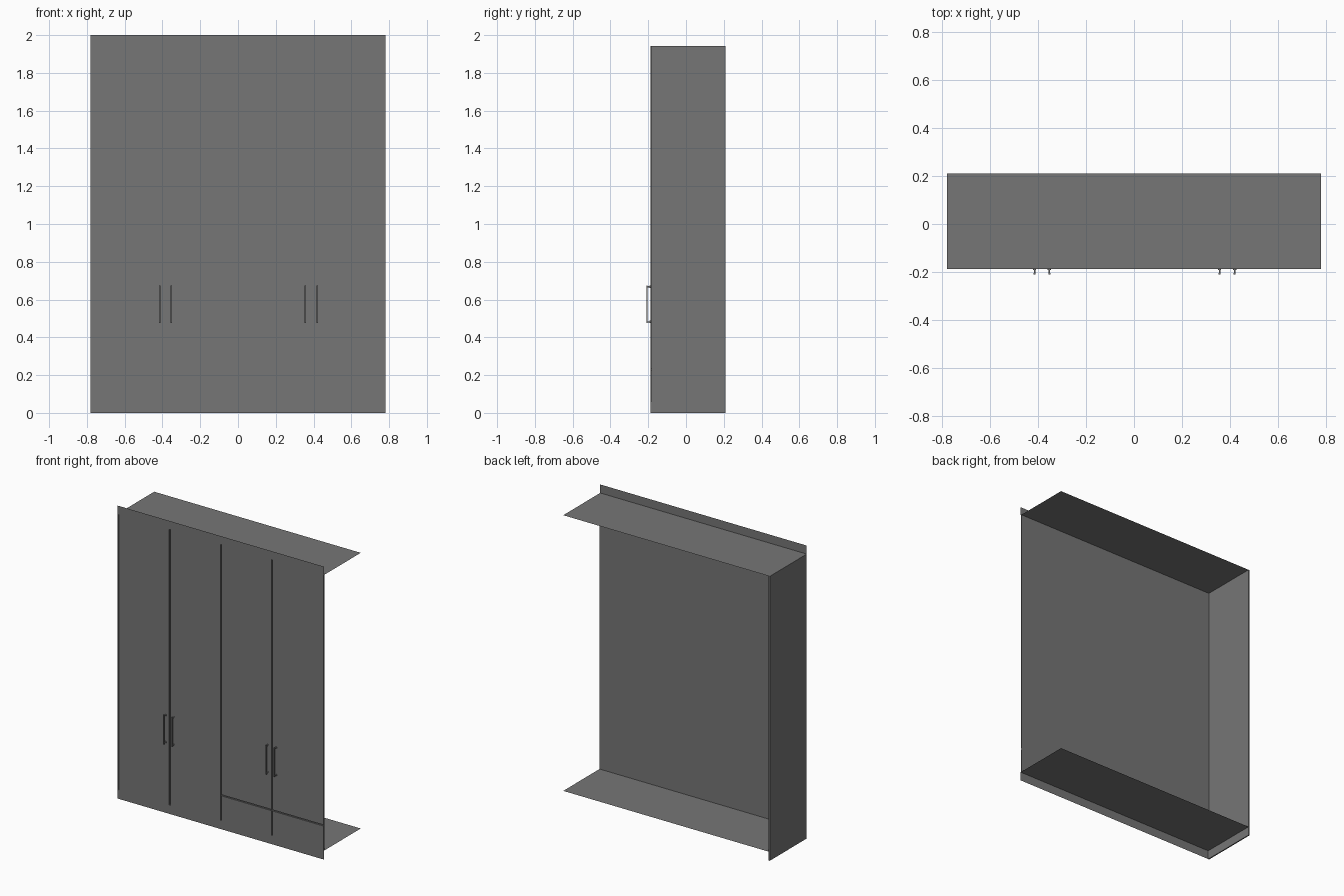
import bpy
import bmesh
from mathutils import Matrix, Vector

cube = bpy.data.objects.get("Cube")
if cube:
    bpy.data.objects.remove(cube, do_unlink=True)

grey = bpy.data.materials.new("mid grey")
grey.use_nodes = True
GREY = (0.18, 0.18, 0.18, 1.0)
grey.diffuse_color = GREY
grey.node_tree.nodes["Principled BSDF"].inputs["Base Color"].default_value = GREY

HALF = 0.78                    # half width
FRONT, FACE, BACK = -0.188, -0.181, 0.21
BASE, CEIL, TOP = 0.06, 1.942, 2.0
SIDE = 0.008                   # side board thickness
GAP = 0.004                    # half gap between doors


def finish(name, bm):
    mesh = bpy.data.meshes.new(name)
    bm.to_mesh(mesh)
    bm.free()
    mesh.materials.append(grey)
    obj = bpy.data.objects.new(name, mesh)
    bpy.context.scene.collection.objects.link(obj)
    return obj


def add_box(bm, lo, hi):
    lo, hi = Vector(lo), Vector(hi)
    size = hi - lo
    bmesh.ops.create_cube(bm, size=1, matrix=Matrix.Translation((lo + hi) / 2)
                          @ Matrix.Diagonal((*size, 1)))


def box(name, lo, hi):
    bm = bmesh.new()
    add_box(bm, lo, hi)
    return finish(name, bm)


def sheet(name, corners):
    bm = bmesh.new()
    bm.faces.new([bm.verts.new(c) for c in corners])
    return finish(name, bm)


def front_sheet(name, y, z0, z1):
    return sheet(name, [(-HALF, y, z0), (HALF, y, z0), (HALF, y, z1), (-HALF, y, z1)])


def level_sheet(name, z):
    return sheet(name, [(-HALF, FRONT, z), (HALF, FRONT, z), (HALF, BACK, z), (-HALF, BACK, z)])


# Carcass: open at the back and on the left side
level_sheet("top_board", CEIL)
level_sheet("bottom_board", BASE)
front_sheet("fascia", FRONT, CEIL, TOP)
front_sheet("plinth", FRONT, 0, BASE)
front_sheet("door_backing", FACE, BASE, CEIL)
box("right_side_board", (-HALF, FRONT, 0), (-HALF + SIDE, BACK, CEIL))

# Doors, with two drawer fronts under the left pair
splits = [-HALF + SIDE, -0.384, 0.002, 0.388, HALF]
SHELF = 0.232
for i, (x0, x1) in enumerate(zip(splits, splits[1:])):
    x0, x1 = x0 + GAP, x1 - GAP
    bottom = BASE
    if i > 1:
        box(f"drawer_front_{i - 1}", (x0, FRONT, BASE), (x1, FACE, SHELF - GAP))
        bottom = SHELF + GAP
    box(f"door_{i + 1}", (x0, FRONT, bottom), (x1, FACE, CEIL))

# Bar handles on two posts with small round feet
for n, x in enumerate((-0.415, -0.353, 0.357, 0.42)):
    bm = bmesh.new()
    add_box(bm, (x - 0.004, -0.21, 0.475), (x + 0.004, -0.204, 0.675))
    for z in (0.482, 0.668):
        add_box(bm, (x - 0.003, -0.205, z - 0.003), (x + 0.003, FRONT, z + 0.003))
        foot = Matrix.Translation((x, FRONT - 0.002, z)) @ Matrix.Rotation(1.5708, 4, "X")
        bmesh.ops.create_cone(bm, cap_ends=True, segments=12, radius1=0.007,
                              radius2=0.007, depth=0.004, matrix=foot)
    finish(f"handle_{n + 1}", bm)
